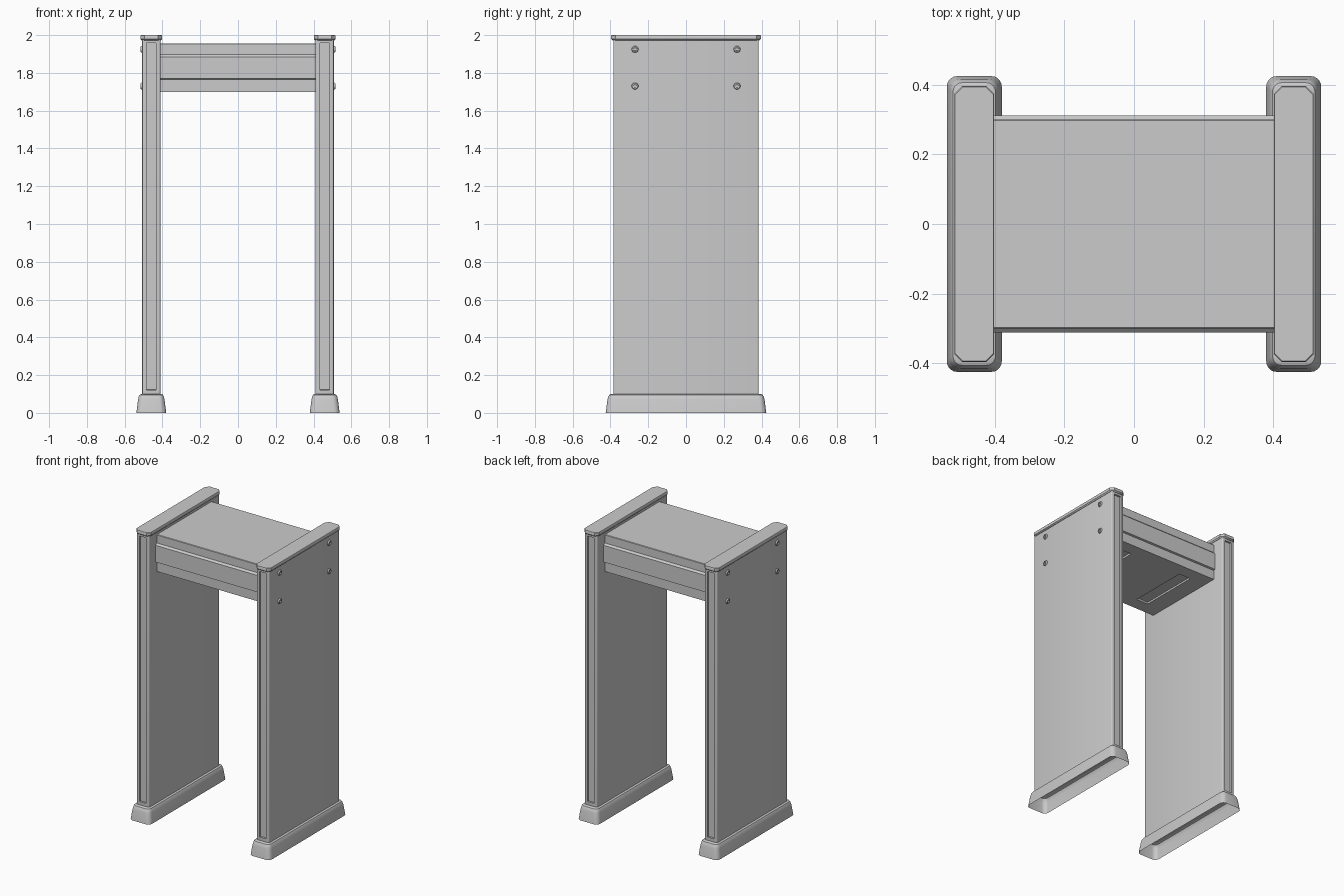
import bpy, bmesh, math
from mathutils import Vector

if "Cube" in bpy.data.objects:
    bpy.data.objects.remove(bpy.data.objects["Cube"])

CX = 0.459  # centre line of the right-hand post


def finish(name, bm, mirror=False):
    bmesh.ops.recalc_face_normals(bm, faces=bm.faces)
    me = bpy.data.meshes.new(name)
    bm.to_mesh(me)
    bm.free()
    ob = bpy.data.objects.new(name, me)
    bpy.context.collection.objects.link(ob)
    if mirror:
        m = ob.modifiers.new("mirror", 'MIRROR')
        m.use_mirror_merge = False
    bpy.ops.object.select_all(action='DESELECT')
    ob.select_set(True)
    bpy.context.view_layer.objects.active = ob
    bpy.ops.object.shade_smooth_by_angle(angle=math.radians(35))
    return ob


def rounded_rect(bm, hx, hy, r, z, seg):
    ring = []
    for k, (sx, sy) in enumerate([(1, 1), (-1, 1), (-1, -1), (1, -1)]):
        for i in range(seg + 1):
            a = math.pi / 2 * (k + i / seg)
            ring.append(bm.verts.new((CX + sx * (hx - r) + r * math.cos(a),
                                      sy * (hy - r) + r * math.sin(a), z)))
    return ring


def bridge(bm, rings):
    for a, b in zip(rings, rings[1:]):
        n = len(a)
        for i in range(n):
            j = (i + 1) % n
            bm.faces.new((a[i], a[j], b[j], b[i]))


def loft(name, sections, seg, closed_bottom):
    bm = bmesh.new()
    rings = [rounded_rect(bm, *s, seg) for s in sections]
    bridge(bm, rings)
    bm.faces.new(rings[-1])
    if closed_bottom:
        bm.faces.new(rings[0])
    return finish(name, bm, True)


# side panels with a recessed strip in the front and back edges
bm = bmesh.new()
bmesh.ops.create_cube(bm, size=1)
for v in bm.verts:
    v.co = Vector((CX + v.co.x * 0.096, v.co.y * 0.77, 1.04 + v.co.z * 1.88))
corners = [e for e in bm.edges if abs(e.verts[0].co.z - e.verts[1].co.z) > 1]
ends = [f for f in bm.faces if abs(f.normal.y) > 0.9]
for f in ends:
    bmesh.ops.inset_region(bm, faces=[f], thickness=0.031)
    bmesh.ops.inset_region(bm, faces=[f], thickness=0.001, depth=-0.012)
bmesh.ops.bevel(bm, geom=corners, offset=0.008, segments=3, profile=0.5, affect='EDGES')
finish("side_panel", bm, True)

# hollow flared feet, open underneath
loft("foot", [(0.079, 0.425, 0.03, 0.0), (0.070, 0.416, 0.03, 0.07),
              (0.067, 0.412, 0.03, 0.085), (0.061, 0.406, 0.026, 0.096),
              (0.052, 0.397, 0.02, 0.1)], 5, False)

# post caps with cut corners
loft("post_cap", [(0.050, 0.387, 0.015, 1.972), (0.057, 0.396, 0.022, 1.979),
                  (0.057, 0.396, 0.022, 1.997), (0.055, 0.394, 0.022, 2.0)], 1, True)

# overhead crossbar: half profile (y, z), raised band on front and back
half = [(0.30, 1.70), (0.30, 1.765), (0.312, 1.769), (0.312, 1.885),
        (0.30, 1.897), (0.30, 1.952), (0.297, 1.955)]
profile = half + [(-y, z) for y, z in reversed(half)]
bm = bmesh.new()
X = 0.412
rings = [[bm.verts.new((x, y, z)) for y, z in profile] for x in (-X, X)]
bridge(bm, rings)
for r in rings:
    bm.faces.new(r)
# recessed lamps in the underside
for axis, vals in ((0, (-0.29, -0.2, 0.2, 0.29)), (1, (-0.21, 0.21))):
    for val in vals:
        co, no = Vector((0, 0, 0)), Vector((0, 0, 0))
        co[axis], no[axis] = val, 1
        bmesh.ops.bisect_plane(bm, geom=bm.verts[:] + bm.edges[:] + bm.faces[:],
                               plane_co=co, plane_no=no)
bmesh.ops.recalc_face_normals(bm, faces=bm.faces)
lamps = [f for f in bm.faces if abs(f.calc_center_median().z - 1.70) < 1e-4
         and 0.2 < abs(f.calc_center_median().x) < 0.29
         and abs(f.calc_center_median().y) < 0.2]
for f in lamps:
    bmesh.ops.inset_region(bm, faces=[f], thickness=0.001, depth=-0.012)
finish("crossbar", bm)

# socket-head bolts on the outer faces: lathed (radius, x) profile
bm = bmesh.new()
bolt = [(0.018, 0.506), (0.018, 0.510), (0.015, 0.515), (0.009, 0.516), (0.008, 0.509)]
N = 20
for y in (-0.27, 0.27):
    for z in (1.73, 1.925):
        rings = [[bm.verts.new((x, y + r * math.cos(2 * math.pi * i / N),
                                z + r * math.sin(2 * math.pi * i / N)))
                  for i in range(N)] for r, x in bolt]
        bridge(bm, rings)
        bm.faces.new(rings[0])
        bm.faces.new(rings[-1])
finish("bolts", bm, True)
